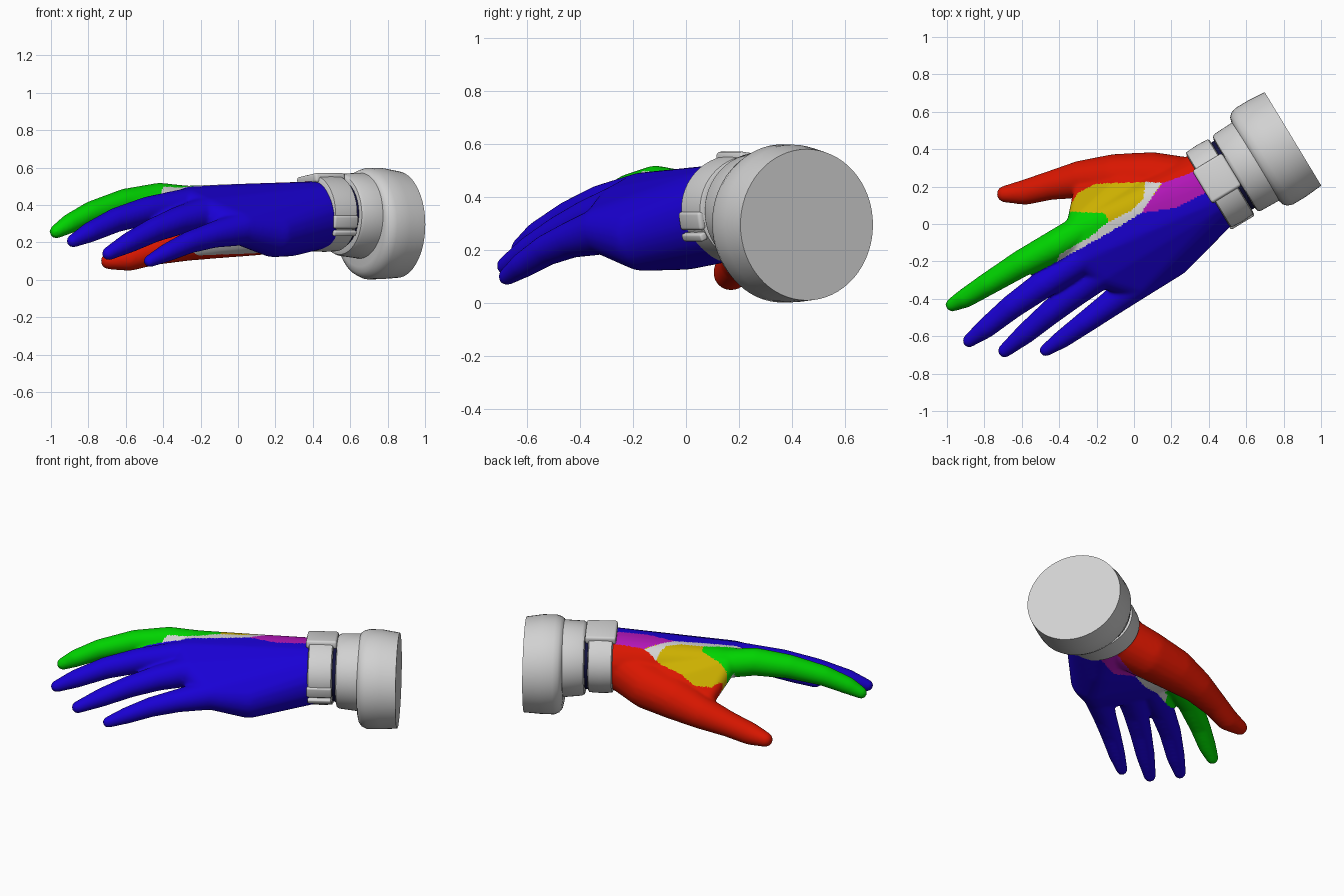
import bpy, bmesh, math
from mathutils import Matrix, Vector

if "Cube" in bpy.data.objects:
    bpy.data.objects.remove(bpy.data.objects["Cube"])

ARM = Matrix.Translation((0.85, 0.455, 0)) @ Matrix.Rotation(math.radians(31.2), 4, 'Z')


def mat(name, r, g, b):
    m = bpy.data.materials.new(name)
    m.diffuse_color = (r, g, b, 1)
    m.use_nodes = True
    m.node_tree.nodes["Principled BSDF"].inputs["Base Color"].default_value = m.diffuse_color
    return m


BLUE = mat("blue", 0.01, 0.0, 0.66)
GREEN = mat("green", 0.0, 0.65, 0.0)
RED = mat("red", 0.69, 0.008, 0.0)
YELLOW = mat("yellow", 0.6, 0.43, 0.0)
PURPLE = mat("purple", 0.45, 0.008, 0.48)
GREY = mat("light grey", 0.64, 0.64, 0.64)
NAVY = mat("dark navy", 0.006, 0.006, 0.05)


def finish(name, bm, material, matrix=None):
    me = bpy.data.meshes.new(name)
    bmesh.ops.recalc_face_normals(bm, faces=bm.faces)
    bm.to_mesh(me)
    bm.free()
    ob = bpy.data.objects.new(name, me)
    bpy.context.collection.objects.link(ob)
    me.materials.append(material)
    if matrix:
        ob.matrix_world = matrix
    return ob


def smooth(ob, angle=35):
    bpy.ops.object.select_all(action='DESELECT')
    ob.select_set(True)
    bpy.context.view_layer.objects.active = ob
    bpy.ops.object.shade_smooth_by_angle(angle=math.radians(angle))


def hull(bm, balls):
    """Add the convex hull of balls (x, y, z, radius) as a closed shell."""
    tmp = bmesh.new()
    for x, y, z, r in balls:
        bmesh.ops.create_icosphere(tmp, subdivisions=3, radius=r,
                                   matrix=Matrix.Translation((x, y, z)))
    pts = [v.co.copy() for v in tmp.verts]
    tmp.free()
    tmp = bmesh.new()
    for p in pts:
        tmp.verts.new(p)
    bmesh.ops.convex_hull(tmp, input=tmp.verts[:])
    loose = [v for v in tmp.verts if not v.link_faces]
    bmesh.ops.delete(tmp, geom=loose, context='VERTS')
    bmesh.ops.recalc_face_normals(tmp, faces=tmp.faces[:])
    me = bpy.data.meshes.new("tmp")
    tmp.to_mesh(me)
    tmp.free()
    bm.from_mesh(me)
    bpy.data.meshes.remove(me)


def band(name, material, rings, n=64):
    """Elliptical loft along the arm: rings of (distance, half width, half height, z)."""
    bm = bmesh.new()
    loops = []
    for t, a, b, z in rings:
        loops.append([bm.verts.new((-t, a * math.cos(k * math.tau / n),
                                    z + b * math.sin(k * math.tau / n))) for k in range(n)])
    for p, q in zip(loops, loops[1:]):
        for k in range(n):
            bm.faces.new((p[k], p[(k + 1) % n], q[(k + 1) % n], q[k]))
    bm.faces.new(loops[0])
    bm.faces.new(loops[-1])
    ob = finish(name, bm, material, ARM)
    smooth(ob)
    return ob


def block(name, material, loc, size, tilt=0, bevel=0.01):
    bm = bmesh.new()
    bmesh.ops.create_cube(bm, size=1, matrix=Matrix.Diagonal((*size, 1)))
    bmesh.ops.bevel(bm, geom=bm.edges[:], offset=bevel, segments=3,
                    affect='EDGES', profile=0.5)
    ob = finish(name, bm, material, ARM @ Matrix.Translation(loc)
                @ Matrix.Rotation(math.radians(tilt), 4, 'X'))
    smooth(ob)
    return ob


# --- hand: chains of tapered capsules plus a palm hull, fused into one skin
chains = [
    # index
    [(-.27, -.03, .415, .088), (-.42, -.115, .435, .084), (-.6, -.21, .415, .073),
     (-.78, -.32, .36, .062), (-.9, -.395, .3, .053), (-.972, -.432, .257, .037)],
    # middle
    [(-.26, -.17, .4, .092), (-.48, -.32, .37, .076), (-.65, -.44, .32, .066),
     (-.79, -.555, .255, .055), (-.882, -.625, .207, .036)],
    # ring
    [(-.17, -.25, .355, .092), (-.32, -.37, .315, .076), (-.45, -.475, .265, .066),
     (-.58, -.585, .2, .056), (-.692, -.678, .14, .037)],
    # little
    [(.02, -.31, .275, .092), (-.13, -.43, .24, .07), (-.26, -.525, .2, .06),
     (-.38, -.612, .145, .05), (-.472, -.675, .1, .034)],
    # thumb
    [(.3, .2, .33, .155), (.1, .24, .275, .145), (-.1, .245, .245, .13),
     (-.28, .24, .2, .1), (-.45, .205, .155, .077), (-.58, .17, .115, .068),
     (-.69, .16, .1, .045)],
]
bm = bmesh.new()
for chain in chains:
    for pair in zip(chain, chain[1:]):
        hull(bm, pair)
wrist = [(*(ARM @ Vector((-t, s, .35)))[:2], .35, .175)
         for t in (.45, .53) for s in (-.03, .035)]
hull(bm, [c[0] for c in chains[:4]] + wrist + [(.19, -.16, .25, .13), (.28, .0, .25, .125)])
# web between thumb and index
hull(bm, [(-.27, .2, .24, .05), (-.29, 0, .42, .07), (.08, .1, .38, .11), (.0, .24, .29, .1)])
hand = finish("hand", bm, BLUE)
bpy.context.view_layer.objects.active = hand
remesh = hand.modifiers.new("fuse", 'REMESH')
remesh.mode = 'VOXEL'
remesh.voxel_size = 0.009
soften = hand.modifiers.new("soften", 'SMOOTH')
soften.factor = 0.5
soften.iterations = 14
for m in ("fuse", "soften"):
    bpy.ops.object.modifier_apply(modifier=m)


# --- colour patches, outlined from above
def inside(x, y, poly):
    hit = False
    for (x1, y1), (x2, y2) in zip(poly, poly[1:] + poly[:1]):
        if (y1 > y) != (y2 > y) and x < (x2 - x1) * (y - y1) / (y2 - y1) + x1:
            hit = not hit
    return hit


def line(x, pts):
    for (x1, y1), (x2, y2) in zip(pts, pts[1:]):
        if x <= x2:
            return y1 + (y2 - y1) * (x - x1) / (x2 - x1)
    return pts[-1][1]


BLUE_EDGE = [(-1.1, -.56), (-.4, -.195), (-.13, -.045), (.04, .06), (.22, .085), (.36, .155), (.6, .25)]
RED_EDGE = [(-1.1, -.1), (-.6, .02), (-.36, .07), (-.3, .165), (-.21, .215), (.06, .225), (.16, .22), (.32, .28), (.6, .42)]
GREEN_EDGE = [(-1.1, .07), (-.36, .065), (-.16, .06), (-.14, .02)]
STRIP = [(-.41, -.2), (-.4, -.165), (-.35, -.135), (-.23, -.065), (-.14, .01), (-.02, .07),
         (.05, .13), (.06, .225), (.15, .225), (.04, .06), (-.13, -.045)]
SLOTS = [BLUE, GREEN, RED, YELLOW, PURPLE, GREY]
hand.data.materials.clear()
for m in SLOTS:
    hand.data.materials.append(m)


def patch(c, n):
    x, y = c.x, c.y
    under = n.z < -.3
    if y < line(x, BLUE_EDGE):
        return BLUE
    if y > line(x, RED_EDGE) - (.04 if under and x > -.3 else 0):
        return RED
    if inside(x, y, STRIP):
        return GREY
    if x < -.14 and y < line(x, GREEN_EDGE):
        return GREY if under and x > -.36 else GREEN
    if x > .04 and y < line(x, [(.04, .07), (.16, .23), (.6, .5)]):
        return PURPLE
    return GREY if under else YELLOW


for p in hand.data.polygons:
    p.material_index = SLOTS.index(patch(p.center, p.normal))
smooth(hand, 60)

# --- sleeve and inner wrist
band("sleeve_cuff", GREY, [(0, .292, .285, .295), (.1, .3, .297, .3), (.18, .3, .298, .3),
                           (.21, .29, .286, .302), (.228, .272, .268, .308), (.235, .25, .245, .315)])
band("sleeve_inner", GREY, [(.15, .25, .235, .34), (.25, .243, .228, .343), (.345, .24, .22, .347),
                            (.36, .232, .212, .347), (.365, .215, .2, .35)])
band("wrist_lining", NAVY, [(.3, .212, .187, .353), (.45, .207, .182, .353)])

# --- watch
band("watch_strap", GREY, [(.384, .222, .192, .355), (.39, .234, .203, .355), (.455, .238, .206, .355),
                           (.526, .234, .203, .355), (.532, .222, .192, .355)])
block("watch_case", GREY, (-.457, .03, .535), (.185, .205, .05), -7, .014)
block("watch_crown", GREY, (-.363, .03, .535), (.02, .04, .022), -7, .005)
block("strap_buckle", GREY, (-.46, -.226, .31), (.15, .03, .07), 10, .012)
block("strap_loop", GREY, (-.46, -.216, .25), (.14, .03, .03), 25, .008)
